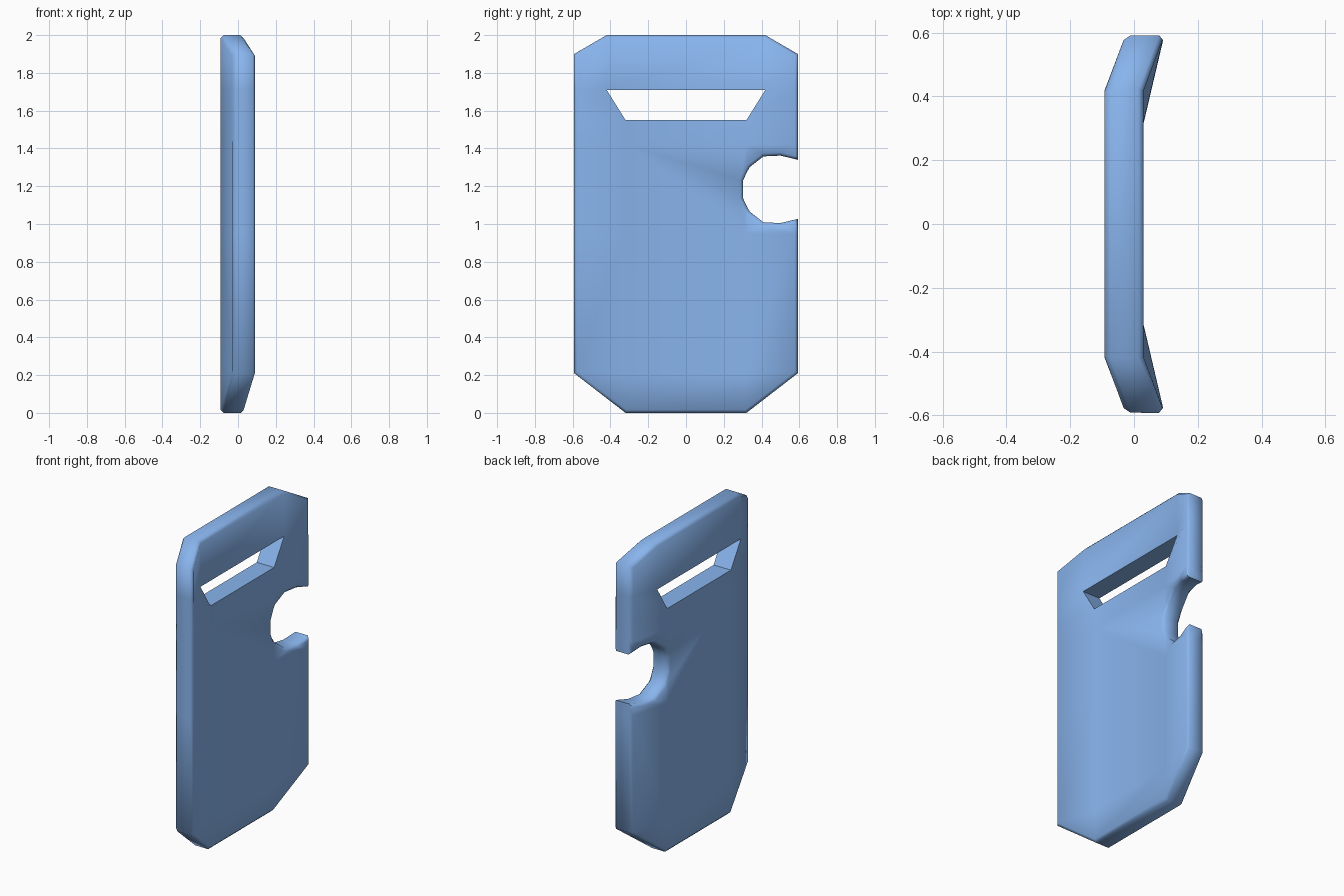
import bpy, bmesh, math

if "Cube" in bpy.data.objects:
    bpy.data.objects.remove(bpy.data.objects["Cube"])

THICK, EDGE = 0.122, 0.592
bm = bmesh.new()
cache = {}


def vert(y, z):
    """Point on the inner face: flat centre, side wings bending towards +x."""
    key = (round(y, 4), round(z, 4))
    if key not in cache:
        bend = 0.42 if z > 1.6 else 0.32
        t = min(max((abs(y) - bend) / (EDGE - bend), 0), 1)
        cache[key] = bm.verts.new((0.03 + 0.065 * t, y, z))
    return cache[key]


def face(points, side=1):
    pts = [(y * side, z) for y, z in points]
    bm.faces.new([vert(*p) for p in (pts if side > 0 else pts[::-1])])


# Notch outline, from the outer edge to its innermost point
notch_top = [(EDGE, 1.34), (0.5, 1.362), (0.41, 1.358), (0.338, 1.302),
             (0.32, 1.27), (0.302, 1.23)]
notch_low = [(y, 2.367 - z) for y, z in notch_top]
ROWS = [0.21, 0.95, 1.42, 1.55]

# Centre panels above and below the viewing slot
face([(-0.42, 1.71), (0.42, 1.71), (0.42, 2), (-0.42, 2)])
for z0, z1 in [(0, 0.21), (0.21, 0.95), (1.42, 1.55)]:
    face([(-0.32, z0), (0.32, z0), (0.32, z1), (-0.32, z1)])
face([(-0.32, 0.95), (0.32, 0.95)] + notch_low[4:] + notch_top[:3:-1]
     + [(0.32, 1.42), (-0.32, 1.42)])

# Wing panels shared by both sides
for s in (1, -1):
    face([(0.42, 1.71), (EDGE, 1.71), (EDGE, 1.9), (0.42, 2)], s)
    face([(0.32, 1.55), (EDGE, 1.55), (EDGE, 1.71), (0.42, 1.71)], s)
    face([(0.32, 0), (EDGE, 0.21), (0.32, 0.21)], s)
    for z0, z1 in zip(ROWS, ROWS[1:]):
        if s < 0 or z0 != 0.95:
            face([(0.32, z0), (EDGE, z0), (EDGE, z1), (0.32, z1)], s)

# Wing strips bordering the notch
face(notch_top[:5] + [(0.32, 1.42), (EDGE, 1.42)])
face([(0.32, 0.95), (EDGE, 0.95)] + notch_low[:5])

# Thicken straight back along x
res = bmesh.ops.extrude_face_region(bm, geom=bm.faces[:], use_keep_orig=True)
bmesh.ops.translate(bm, vec=(-THICK, 0, 0),
                    verts=[g for g in res["geom"] if isinstance(g, bmesh.types.BMVert)])
bmesh.ops.recalc_face_normals(bm, faces=bm.faces[:])


def in_slot(v):
    return abs(v.co.y) < 0.43 and 1.5 < v.co.z < 1.75


# Chamfer the outer rims, leaving the slot crisp
rims = [e for e in bm.edges if len(e.link_faces) == 2
        and e.calc_face_angle() > math.radians(50)
        and abs(e.verts[0].co.x - e.verts[1].co.x) < 0.1
        and not all(in_slot(v) for v in e.verts)]
bmesh.ops.bevel(bm, geom=rims, offset=0.016, segments=1, affect='EDGES',
                clamp_overlap=True)
bmesh.ops.recalc_face_normals(bm, faces=bm.faces[:])

mesh = bpy.data.meshes.new("shield_plate")
bm.to_mesh(mesh)
bm.free()
shield = bpy.data.objects.new("shield_plate", mesh)
bpy.context.collection.objects.link(shield)

# Blue finish
blue = bpy.data.materials.new("blue_finish")
blue.diffuse_color = (0.25, 0.46, 0.85, 1)
blue.use_nodes = True
blue.node_tree.nodes["Principled BSDF"].inputs["Base Color"].default_value = blue.diffuse_color
mesh.materials.append(blue)

bpy.context.view_layer.objects.active = shield
shield.select_set(True)
bpy.ops.object.shade_smooth_by_angle(angle=math.radians(55))
